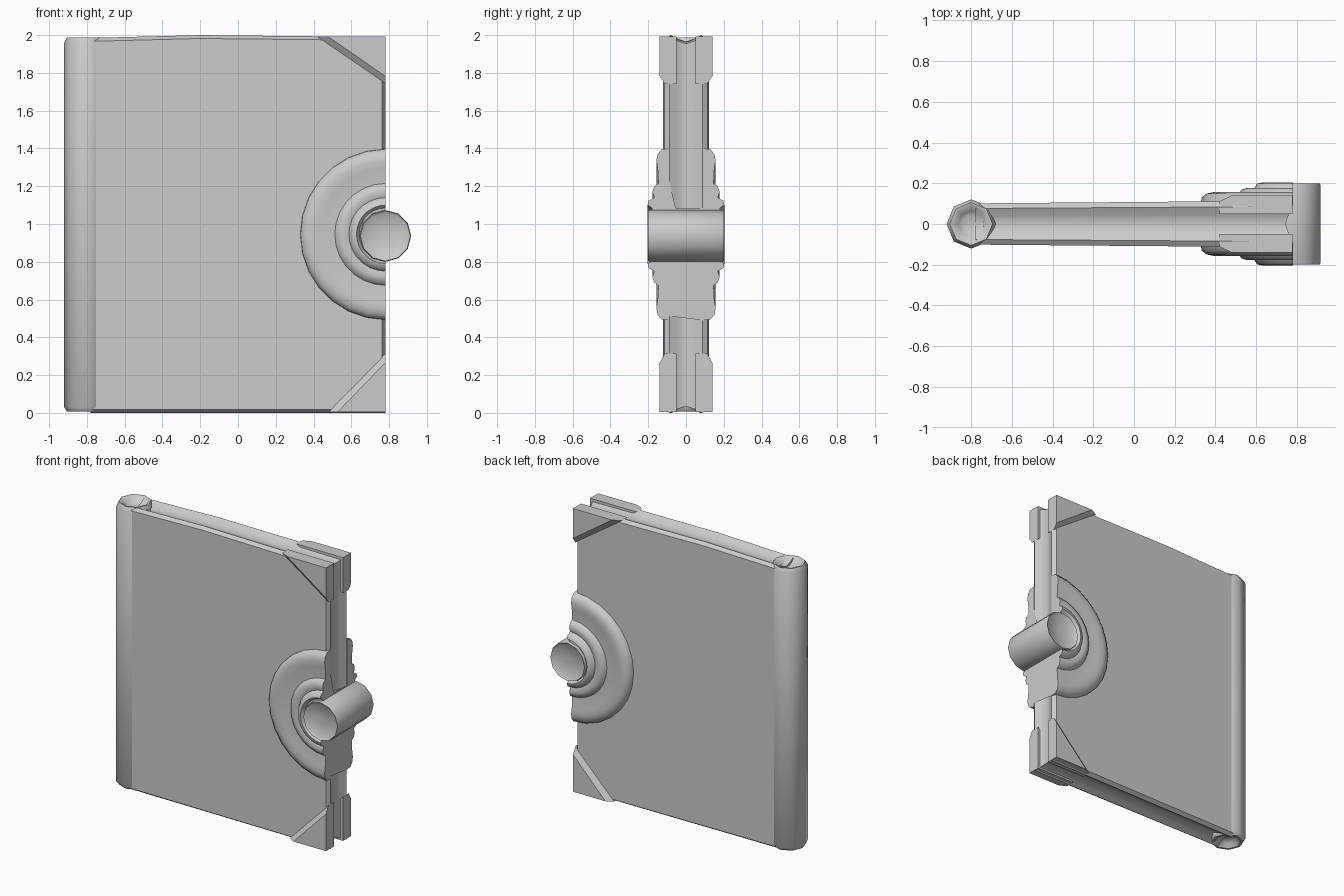
import bpy, bmesh, math
from math import sin, cos, pi

if "Cube" in bpy.data.objects:
    bpy.data.objects.remove(bpy.data.objects["Cube"])


def finish(name, bm, angle=40):
    bmesh.ops.remove_doubles(bm, verts=bm.verts, dist=1e-5)
    bmesh.ops.recalc_face_normals(bm, faces=bm.faces)
    me = bpy.data.meshes.new(name)
    bm.to_mesh(me)
    bm.free()
    ob = bpy.data.objects.new(name, me)
    bpy.context.collection.objects.link(ob)
    bpy.ops.object.select_all(action='DESELECT')
    ob.select_set(True)
    bpy.context.view_layer.objects.active = ob
    bpy.ops.object.shade_smooth_by_angle(angle=math.radians(angle))
    return ob


def stack(name, loops, closed=True, cap_ends=True, cap_sides=False, angle=40):
    """Bridge a stack of equal-length point loops."""
    bm = bmesh.new()
    rings = [[bm.verts.new(p) for p in loop] for loop in loops]
    n = len(rings[0])
    for a, b in zip(rings, rings[1:]):
        for i in range(n if closed else n - 1):
            j = (i + 1) % n
            bm.faces.new((a[i], a[j], b[j], b[i]))
    if cap_ends:
        bm.faces.new(rings[0])
        bm.faces.new(rings[-1])
    if cap_sides:
        bm.faces.new([r[0] for r in rings] + [r[-1] for r in reversed(rings)])
    return finish(name, bm, angle)


def both_sides(half):
    """Mirror a (radius, y) half profile, front to back."""
    return [(r, -y) for r, y in reversed(half)] + half


# main slab with slightly hollow page edges
def slab_loop(y, inset):
    pts = [(-.78, inset), (.78 - inset, inset), (.78 - inset, 1.99 - inset),
           (-.2, 2 - inset), (-.78, 1.985 - inset)]
    return [(x, y * (.955 + .075 * x), z) for x, z in pts]


slab = [(-.113, .018), (-.085, 0), (-.045, .02), (0, .035),
        (.045, .02), (.085, 0), (.113, .018)]
stack("cover_slab", [slab_loop(y, i) for y, i in slab], angle=50)

# rounded spine with dished ends
spine = [(.045, .05), (.065, .04), (.09, .008), (.105, .008), (.121, .03),
         (.121, 1.96), (.105, 1.987), (.09, 1.985), (.065, 1.955), (.045, 1.945)]
stack("spine", [[(-.8 + r * cos(k * pi / 4), r * sin(k * pi / 4), z) for k in range(8)]
                for r, z in spine], angle=50)

# raised triangular corner plates, front and back
for level, z0, dz, w, h in (("lower", .005, 1, .30, .31), ("upper", 1.992, -1, .36, .25)):
    for side, s in (("front", -1), ("back", 1)):
        loops = []
        for y, t in ((.05, 1), (.112, 1), (.139, .84)):
            loops.append([(.78, s * y, z0), (.78 - w * t, s * y, z0),
                          (.78, s * y, z0 + dz * h * t)])
        stack(f"{level}_{side}_corner", loops, angle=30)

# half-round stepped clasp plate
plate = both_sides([(.455, .09), (.45, .13), (.425, .15), (.39, .157), (.35, .150),
                    (.27, .146), (.255, .168), (.225, .178), (.195, .168),
                    (.178, .198), (.155, .203), (.14, .18), (.02, .18)][::-1])
plate = plate[::-1]
stack("clasp_plate", [[(.782 - r * sin(k * pi / 14), y, .945 + r * cos(k * pi / 14))
                       for k in range(15)] for r, y in plate],
      closed=False, cap_sides=True, angle=50)

# round clasp pin with shallow dished ends
pin = [(.02, -.188), (.12, -.19), (.133, -.2), (.137, -.19),
       (.137, .19), (.133, .2), (.12, .19), (.02, .188)]
stack("clasp_pin", [[(.78 + r * cos(k * pi / 6), y, .937 + r * sin(k * pi / 6))
                     for k in range(12)] for r, y in pin], angle=45)
